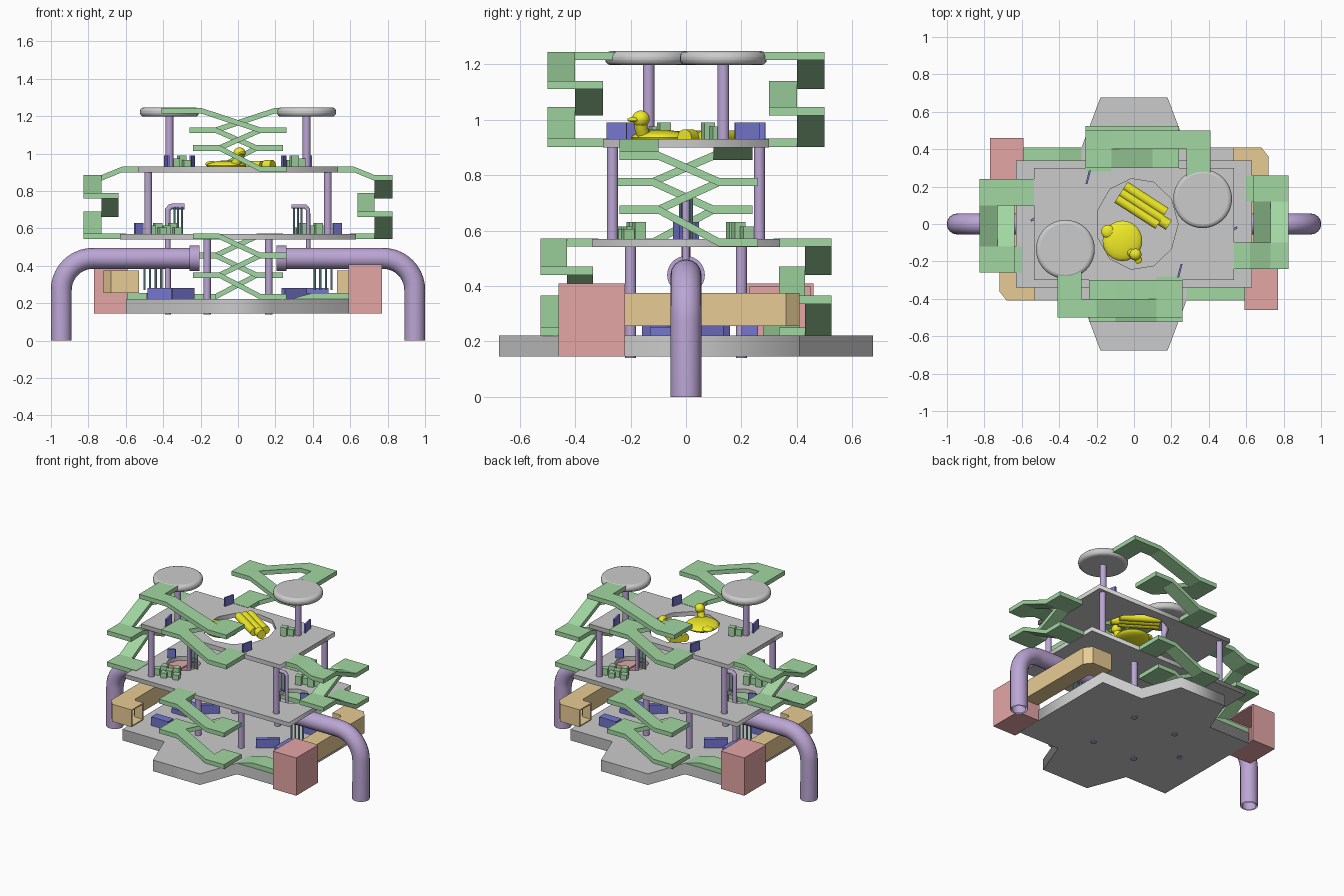
import bpy, bmesh
from math import sin, cos, pi, radians
from mathutils import Matrix, Vector

if "Cube" in bpy.data.objects:
    bpy.data.objects.remove(bpy.data.objects["Cube"])

def mat(name, c):
    m = bpy.data.materials.new(name)
    m.diffuse_color = (*c, 1)
    m.use_nodes = True
    m.node_tree.nodes["Principled BSDF"].inputs["Base Color"].default_value = m.diffuse_color
    return m

GREEN = mat("green", (.36, .68, .36))
PURPLE = mat("purple", (.50, .38, .66))
RED = mat("red", (.78, .38, .38))
TAN = mat("tan", (.80, .60, .30))
BLUE = mat("blue", (.18, .18, .62))
YELLOW = mat("yellow", (.88, .84, .02))
TEAL = mat("teal", (.25, .50, .55))

def finish(name, me, m=None, smooth=False):
    ob = bpy.data.objects.new(name, me)
    bpy.context.collection.objects.link(ob)
    if m:
        me.materials.clear()
        me.materials.append(m)
    if smooth:
        bpy.context.view_layer.objects.active = ob
        bpy.ops.object.select_all(action='DESELECT')
        ob.select_set(True)
        bpy.ops.object.shade_smooth_by_angle(angle=radians(35))
    return ob

def from_bm(name, bm, m=None, smooth=False):
    bmesh.ops.recalc_face_normals(bm, faces=bm.faces)
    me = bpy.data.meshes.new(name)
    bm.to_mesh(me)
    bm.free()
    return finish(name, me, m, smooth)

def box(name, c, d, m=None, rz=0):
    bm = bmesh.new()
    M = Matrix.Translation(c) @ Matrix.Rotation(rz, 4, 'Z') @ Matrix.Diagonal((*d, 1))
    bmesh.ops.create_cube(bm, size=1, matrix=M)
    return from_bm(name, bm, m)

def cyl(name, a, b, r, m=None, n=24):
    a, b = Vector(a), Vector(b)
    bm = bmesh.new()
    M = Matrix.Translation((a + b) / 2) @ (b - a).to_track_quat('Z', 'Y').to_matrix().to_4x4()
    bmesh.ops.create_cone(bm, cap_ends=True, segments=n, radius1=r, radius2=r,
                          depth=(b - a).length, matrix=M)
    return from_bm(name, bm, m, True)

def ball(name, c, d, m):
    bm = bmesh.new()
    bmesh.ops.create_uvsphere(bm, u_segments=24, v_segments=12, radius=1,
                              matrix=Matrix.Translation(c) @ Matrix.Diagonal((*d, 1)))
    return from_bm(name, bm, m, True)

def curve(name, loops, m=None, plate=None, r=0, smooth=False):
    """plate=(z0, z1): filled outline with holes; r: tube along the path."""
    cu = bpy.data.curves.new(name, 'CURVE')
    cu.dimensions = '2D' if plate else '3D'
    for pts in loops:
        sp = cu.splines.new('POLY')
        sp.points.add(len(pts) - 1)
        for p, q in zip(sp.points, pts):
            p.co = (q[0], q[1], q[2] if len(q) > 2 else 0, 1)
        sp.use_cyclic_u = bool(plate)
    if plate:
        cu.fill_mode = 'BOTH'
        cu.extrude = (plate[1] - plate[0]) / 2
    else:
        cu.bevel_depth, cu.bevel_resolution = r, 6
    ob = bpy.data.objects.new(name, cu)
    bpy.context.collection.objects.link(ob)
    me = bpy.data.meshes.new_from_object(ob.evaluated_get(bpy.context.evaluated_depsgraph_get()))
    bpy.data.objects.remove(ob)
    if plate:
        me.transform(Matrix.Translation((0, 0, sum(plate) / 2)))
    return finish(name, me, m, smooth)

def ring(x, y, rx, ry, n):
    return [(x + rx * cos(2 * pi * i / n), y + ry * sin(2 * pi * i / n)) for i in range(n)]

def rect(x, y):
    return [(-x, -y), (x, -y), (x, y), (-x, y)]

# Decks
half = [(-.6, -.41), (-.28, -.41), (-.18, -.675), (.18, -.675), (.28, -.41), (.6, -.41)]
curve("base_deck", [half + [(-x, -y) for x, y in half]], plate=(.145, .222))
curve("middle_deck", [rect(.63, .34)] + [ring(s * .42, 0, .11, .11, 10) for s in (1, -1)], plate=(.54, .57))
curve("top_deck", [rect(.535, .3), ring(.015, 0, .22, .245, 11)], plate=(.9, .93))

# Columns
for sx in (1, -1):
    for sy in (1, -1):
        cyl("lower_column", (sx * .165, sy * .2, .14), (sx * .165, sy * .2, .555), .02, PURPLE)
        cyl("upper_column", (sx * .48, sy * .265, .56), (sx * .48, sy * .265, .915), .02, PURPLE)

# Zigzag ramps: f maps (along, outward) to (x, y)
def zigzag(name, f, z, b0, b1, b2, foot, extra):
    bm = bmesh.new()
    def slab(a0, a1, c0, c1, za, zb, zc=None):
        # zc given: slope across (c0 -> c1) instead of along
        q = [(a0, c0, za), (a1, c0, zb), (a1, c1, zb), (a0, c1, za)]
        if zc is not None:
            q = [(a0, c0, za), (a1, c0, za), (a1, c1, zc), (a0, c1, zc)]
        top = [bm.verts.new((*f(a, c), h)) for a, c, h in q]
        bot = [bm.verts.new((*f(a, c), h - .03)) for a, c, h in q]
        bm.faces.new(top)
        bm.faces.new(bot)
        for i in range(4):
            j = (i + 1) % 4
            bm.faces.new((top[i], top[j], bot[j], bot[i]))
    R, L = (.12, .26), (-.24, -.1)
    slab(*R, foot, b2, z[0], z[0])
    slab(.12, -.1, b1, b2, z[0], z[1])
    slab(*L, b0, b2, z[1], z[1])
    slab(-.1, .12, b0, b1, z[1], z[2])
    slab(*R, b0, b2, z[2], z[2])
    end = -.2 if extra == "disc" else -.1
    slab(.12, end, b1, b2, z[2], z[3])
    if extra == "deck":
        slab(*L, b0 - .02, b2, z[3], z[3])
    elif extra == "slope":
        slab(*L, b1, b2, z[3], z[3])
        slab(*L, .62, b1, .93, 0, z[3])
        slab(*L, .525, .62, .93, .93)
    else:
        slab(-.41, -.2, b1, b2, z[3], z[3])
        slab(-.41, -.28, .23, b1, z[3], z[3])
    from_bm(name, bm, GREEN)

for s in (1, -1):
    fy = lambda a, b, s=s: (s * a, -s * b)
    fx = lambda a, b, s=s: (s * b, s * a)
    zigzag("lower_ramp", fy, (.25, .365, .47, .572), .335, .43, .525, .335, "deck")
    zigzag("middle_ramp", fx, (.572, .69, .79, .885), .64, .73, .825, .60, "slope")
    zigzag("upper_ramp", fy, (.932, 1.045, 1.14, 1.245), .3, .4, .5, .28, "disc")

# Parts repeated by half-turn symmetry
for s in (1, -1):
    # round top platforms on posts
    px, py = s * .367, s * .135
    cyl("platform_post", (px, py, .91), (px, py, 1.21), .021, PURPLE)
    d = cyl("round_platform", (px, py, 1.197), (px, py, 1.247), .157, None, 40)
    bv = d.modifiers.new("bevel", 'BEVEL')
    bv.width, bv.segments, bv.limit_method = .02, 3, 'ANGLE'

    # big bent pipes with flange
    R = .17
    path = [(s * .945, 0, 0)]
    path += [(s * (.945 - R + R * cos(t * pi / 20)), 0, .44 - R + R * sin(t * pi / 20)) for t in range(11)]
    path += [(s * .22, 0, .44)]
    curve("bent_pipe", [path], PURPLE, r=.056, smooth=True)
    curve("bent_pipe_lining", [path], PURPLE, r=.046, smooth=True)
    cyl("pipe_flange", (s * .205, 0, .44), (s * .258, 0, .44), .068, PURPLE, 32)

    # hooked thin pipe with thin rods
    low = .14 if s < 0 else .4
    curve("hooked_pipe", [[(s * .375, 0, low), (s * .375, 0, .70), (s * .36, 0, .717), (s * .285, 0, .717)]],
          PURPLE, r=.016 if s < 0 else .012, smooth=True)
    for i in range(3):
        x = s * (.30 + .02 * i)
        cyl("upper_rod", (x, s * .02, .57), (x, s * .02, .715), .005, TEAL, 8)
    for i in range(4):
        x = s * (.41 + .03 * i)
        cyl("lower_rod", (x, 0, .27), (x, 0, .40), .006, TEAL, 8)

    # red bin, open towards the middle
    bm = bmesh.new()
    bmesh.ops.create_cube(bm, size=1, matrix=Matrix.Translation((s * .68, -s * .34, .277))
                          @ Matrix.Diagonal((.18, .24, .262, 1)))
    bmesh.ops.delete(bm, geom=[f for f in bm.faces if f.normal.x * s < -.5], context='FACES')
    ob = from_bm("corner_bin", bm, RED)
    ob.modifiers.new("wall", 'SOLIDIFY').thickness = .015

    # square duct with mitred corner
    outer = [(.72, -.22), (.72, .36), (.68, .41), (.53, .41)]
    inner = [(.605, -.22), (.605, .265), (.59, .28), (.53, .28)]
    bm = bmesh.new()
    rows = [[bm.verts.new((s * x, s * y, z)) for x, y in line]
            for line, z in ((outer, .255), (outer, .375), (inner, .375), (inner, .255))]
    for k in range(4):
        for i in range(3):
            a, b = rows[k], rows[(k + 1) % 4]
            bm.faces.new((a[i], a[i + 1], b[i + 1], b[i]))
    ob = from_bm("square_duct", bm, TAN)
    ob.modifiers.new("wall", 'SOLIDIFY').thickness = .012

    # low wedge on the base beside the bin
    bm = bmesh.new()
    prof = [(.595, .222), (.595, .255), (.40, .255), (.28, .222)]
    fs = bm.faces.new([bm.verts.new((s * x, -s * .41, z)) for x, z in prof])
    ext = bmesh.ops.extrude_face_region(bm, geom=[fs])["geom"]
    bmesh.ops.translate(bm, vec=(0, s * .13, 0), verts=[v for v in ext if isinstance(v, bmesh.types.BMVert)])
    from_bm("base_wedge", bm, GREEN)

    # blue panels and blocks
    for x, y, z, dx, dy, h, r in ((.245, -.25, .93, .01, .075, .06, -.25), (.38, .22, .93, .012, .09, .06, .2),
                                  (.53, -.03, .57, .05, .012, .06, .5),
                                  (.3, -.1, .222, .03, .15, .06, -.9), (.42, .23, .222, .13, .06, .06, 0),
                                  (.43, -.05, .222, .12, .16, .03, 0)):
        box("blue_panel", (s * x, s * y, z + h / 2), (dx, dy, h), BLUE, r)

    # green block clusters
    for x, y, z in ((.30, .08, .93), (.35, .17, .57), (.43, .19, .57)):
        for i, (dx, dy, h) in enumerate(((0, 0, .06), (.035, .03, .045), (-.025, .04, .035))):
            box("small_block", (s * (x + dx), s * (y + dy), z + h / 2), (.04, .04, h), GREEN, .3)

# Toy bird resting in the top opening
ball("bird_body", (-.062, -.09, .935), (.106, .108, .028), YELLOW)
curve("bird_neck", [[(-.02, -.15, .935), (0, -.162, .97), (.008, -.163, 1.0)]], YELLOW, r=.024, smooth=True)
ball("bird_head", (.008, -.163, 1.003), (.032, .032, .03), YELLOW)
ball("bird_beak", (.022, -.19, 1.0), (.02, .022, .009), YELLOW)
ball("bird_tail", (-.14, -.04, .945), (.035, .035, .015), YELLOW)

# Bundle of three tubes
ax = Vector((.84, -.54, 0)).normalized()
side = Vector((.54, .84, 0)).normalized()
mid = Vector((.04, .10, .935))
for i in (-1, 0, 1):
    c = mid + side * i * .04
    cyl("bundle_tube", c - ax * .13, c + ax * .13, .026, YELLOW)
e = mid + ax * .13 - side * .01
cyl("bundle_stub", e, e + ax * .05, .03, YELLOW)
